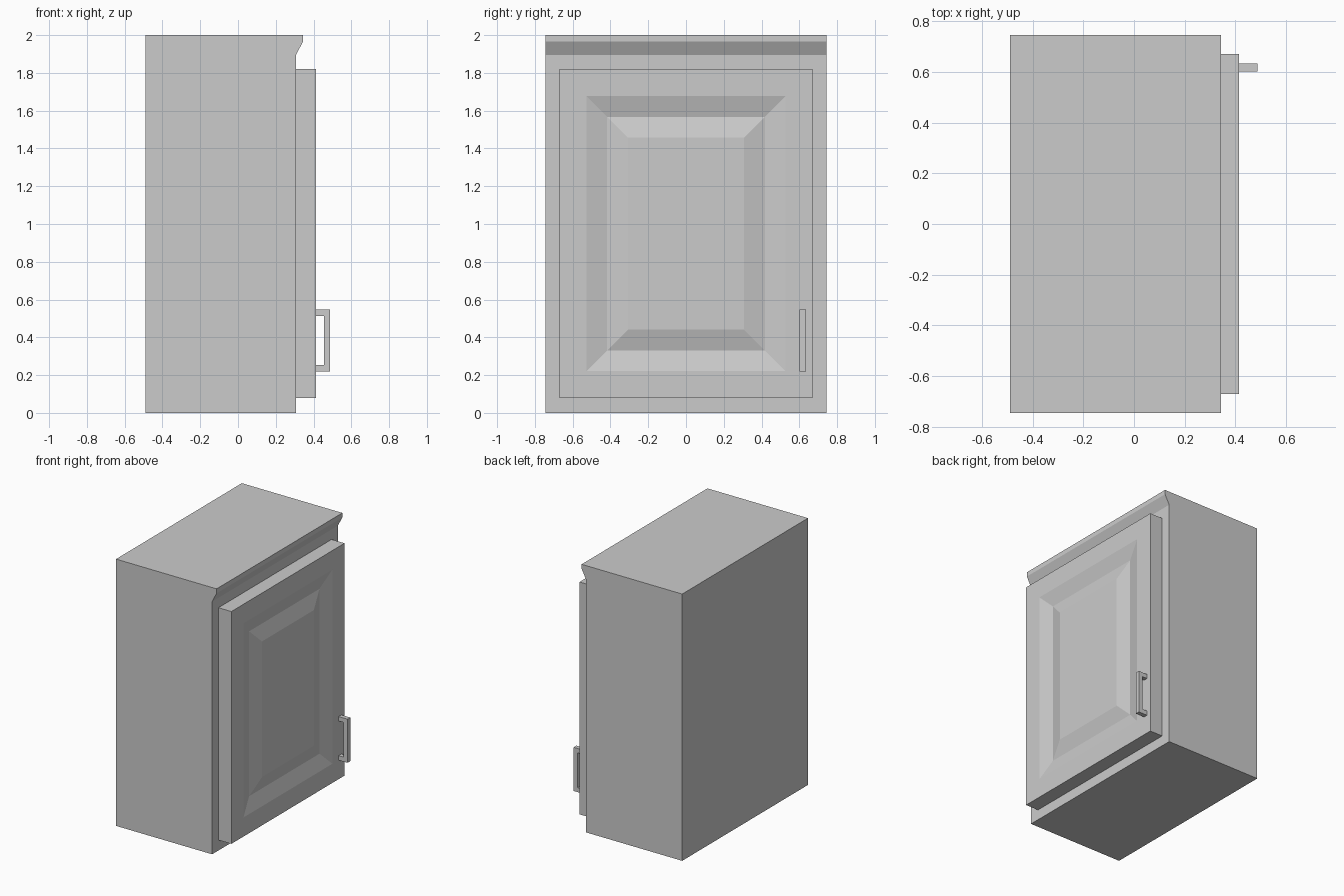
import bpy, bmesh

if "Cube" in bpy.data.objects:
    bpy.data.objects.remove(bpy.data.objects["Cube"])


def finish(bm, name):
    bmesh.ops.recalc_face_normals(bm, faces=bm.faces)
    mesh = bpy.data.meshes.new(name)
    bm.to_mesh(mesh)
    bm.free()
    obj = bpy.data.objects.new(name, mesh)
    bpy.context.collection.objects.link(obj)
    return obj


def extrude_profile(name, points, y0, y1):
    """Extrude an x-z outline along y."""
    bm = bmesh.new()
    face = bm.faces.new([bm.verts.new((x, y0, z)) for x, z in points])
    ext = bmesh.ops.extrude_face_region(bm, geom=[face])["geom"]
    moved = [v for v in ext if isinstance(v, bmesh.types.BMVert)]
    bmesh.ops.translate(bm, verts=moved, vec=(0, y1 - y0, 0))
    return finish(bm, name)


# Cabinet body with the flared moulding along its top front edge
extrude_profile("cabinet_body", [
    (-0.49, 0), (0.307, 0), (0.307, 1.895),
    (0.344, 1.966), (0.344, 2.0), (-0.49, 2.0)], -0.745, 0.745)

# Door slab with a bevelled groove around a raised centre panel
bm = bmesh.new()
bmesh.ops.create_cube(bm, size=1)
bmesh.ops.scale(bm, vec=(0.107, 1.34, 1.742), verts=bm.verts)
bmesh.ops.translate(bm, vec=(0.3605, 0, 0.949), verts=bm.verts)
bm.normal_update()
panel = max(bm.faces, key=lambda f: f.calc_center_median().x)
for width, depth in ((0.143, 0), (0.11, -0.03), (0.11, 0.03)):
    bmesh.ops.inset_region(bm, faces=[panel], thickness=width, depth=depth,
                           use_even_offset=True)
finish(bm, "door")

# Square bar pull handle
extrude_profile("door_handle", [
    (0.414, 0.22), (0.488, 0.22), (0.488, 0.547), (0.414, 0.547),
    (0.414, 0.514), (0.454, 0.514), (0.454, 0.254), (0.414, 0.254)],
    0.601, 0.634)
